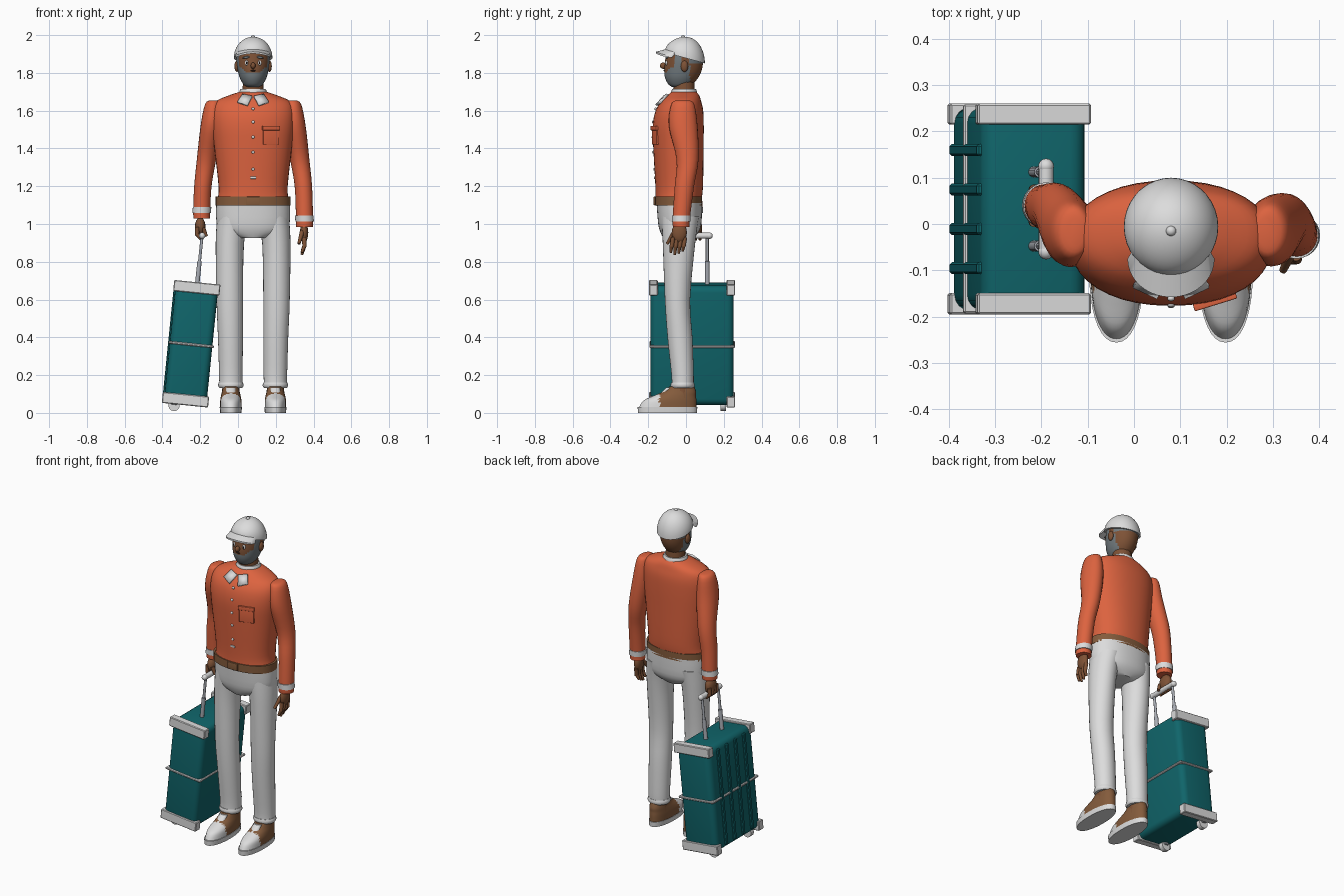
import bpy, bmesh, math
from mathutils import Matrix, Vector

if "Cube" in bpy.data.objects:
    bpy.data.objects.remove(bpy.data.objects["Cube"])


def mat(name, r, g, b):
    m = bpy.data.materials.new(name)
    m.use_nodes = True
    m.diffuse_color = (r, g, b, 1)
    m.node_tree.nodes["Principled BSDF"].inputs["Base Color"].default_value = (r, g, b, 1)
    return m


WHITE = mat("off white", .72, .72, .72)
ORANGE = mat("jacket orange", .72, .125, .05)
SKIN = mat("skin brown", .21, .085, .037)
LEATHER = mat("leather brown", .23, .105, .045)
TEAL = mat("case teal", .005, .13, .145)
BEARD = mat("beard grey", .17, .2, .215)
METAL = mat("metal grey", .4, .42, .46)
DARK = mat("dark brown", .03, .015, .01)
CX = .08  # centre line of the figure


def finish(name, bm, mats, rule=None, matrix=None, angle=40):
    bmesh.ops.recalc_face_normals(bm, faces=bm.faces)
    if rule:
        for f in bm.faces:
            f.material_index = rule(f.calc_center_median())
    if matrix:
        bm.transform(matrix)
    me = bpy.data.meshes.new(name)
    bm.to_mesh(me)
    bm.free()
    ob = bpy.data.objects.new(name, me)
    bpy.context.collection.objects.link(ob)
    for m in mats if isinstance(mats, list) else [mats]:
        me.materials.append(m)
    bpy.ops.object.select_all(action='DESELECT')
    ob.select_set(True)
    bpy.context.view_layer.objects.active = ob
    bpy.ops.object.shade_smooth_by_angle(angle=math.radians(angle))
    return ob


def skin_rings(rings):
    bm = bmesh.new()
    vs = [[bm.verts.new(p) for p in ring] for ring in rings]
    n = len(vs[0])
    for a, b in zip(vs, vs[1:]):
        for i in range(n):
            bm.faces.new((a[i], a[(i + 1) % n], b[(i + 1) % n], b[i]))
    bm.faces.new(vs[0])
    bm.faces.new(vs[-1])
    return bm


def loft(name, secs, mats, n=28, steps=3, power=2, rule=None, warp=None):
    """Stack of ellipses (x, y, z, half width, half depth), smoothly interpolated."""
    s = [Vector(q) for q in secs]
    pts = []
    for i in range(len(s) - 1):
        a, b, c, d = s[max(i - 1, 0)], s[i], s[i + 1], s[min(i + 2, len(s) - 1)]
        for k in range(steps):
            t = k / steps
            pts.append(.5 * (2 * b + (c - a) * t + (2 * a - 5 * b + 4 * c - d) * t ** 2
                             + (3 * b - a - 3 * c + d) * t ** 3))
    pts.append(s[-1])
    sg = lambda v: math.copysign(abs(v) ** (2 / power), v)
    rings = [[Vector((x + rx * sg(math.cos(2 * math.pi * i / n)),
                      y + ry * sg(math.sin(2 * math.pi * i / n)), z)) for i in range(n)]
             for x, y, z, rx, ry in pts]
    if warp:
        rings = [[warp(p) for p in r] for r in rings]
    return finish(name, skin_rings(rings), mats, rule)


def ball(name, c, size, m, rot=0):
    bm = bmesh.new()
    bmesh.ops.create_uvsphere(bm, u_segments=16, v_segments=10, radius=1)
    M = Matrix.Translation(c) @ Matrix.Rotation(rot, 4, 'Y') @ Matrix.Diagonal((*size, 1))
    return finish(name, bm, m, matrix=M, angle=80)


def rod(name, a, b, r1, r2, m, base=Matrix()):
    a, b = Vector(a), Vector(b)
    bm = bmesh.new()
    bmesh.ops.create_cone(bm, cap_ends=True, segments=14, radius1=r1, radius2=r2, depth=(b - a).length)
    M = Matrix.Translation((a + b) / 2) @ (b - a).to_track_quat('Z', 'Y').to_matrix().to_4x4()
    return finish(name, bm, m, matrix=base @ M)


def box(name, c, size, m, bevel=0, base=Matrix(), rz=0, segs=4):
    bm = bmesh.new()
    bmesh.ops.create_cube(bm, size=1)
    bmesh.ops.scale(bm, vec=size, verts=bm.verts)
    if bevel:
        bmesh.ops.bevel(bm, geom=bm.edges[:], offset=bevel, segments=segs, affect='EDGES', profile=.5)
    return finish(name, bm, m, matrix=base @ Matrix.Translation(c) @ Matrix.Rotation(rz, 4, 'Z'), angle=30)


# Jacket, belt and trouser seat
loft("jacket", [(CX, -.04, 1.13, .188, .122), (CX, -.036, 1.2, .183, .126), (CX, -.04, 1.4, .205, .133),
                (CX, -.041, 1.52, .218, .135), (CX, -.035, 1.6, .217, .126), (CX, -.025, 1.65, .195, .105),
                (CX, -.015, 1.68, .13, .085), (CX, -.01, 1.7, .07, .065)], ORANGE, 40, 4, 2.2)
loft("belt", [(CX, -.04, 1.098, .198, .126), (CX, -.04, 1.146, .198, .126)], LEATHER, 40, 1, 2.2)
box("buckle", (CX, -.166, 1.122), (.07, .012, .045), LEATHER, .003)
loft("trouser_seat", [(CX, -.035, 1.11, .196, .121), (CX, -.033, 1.0, .193, .114),
                      (CX, -.035, .955, .16, .1), (CX, -.04, .925, .075, .08)], WHITE, 40, 3, 2.2)

# Placket, buttons and chest pocket
for z, y in ((1.61, -.161), (1.54, -.174), (1.46, -.176), (1.38, -.173), (1.29, -.167)):
    ball("jacket_button", (CX, y, z), (.008, .006, .008), WHITE)
box("placket_tab", (CX, -.163, 1.245), (.03, .012, .012), WHITE, .002)
box("pocket", (.175, -.163, 1.465), (.088, .012, .09), ORANGE, .003, rz=.3)
box("pocket_flap", (.175, -.167, 1.508), (.096, .016, .024), ORANGE, .003, rz=.3)

# Legs, shoes, arms: mirrored about the centre line
for side, s in (("left", 1), ("right", -1)):
    X = lambda d: CX + s * d
    loft(side + "_trouser_leg", [(X(.105), -.03, 1.04, .085, .1), (X(.123), -.037, .9, .075, .086),
                                 (X(.124), -.045, .6, .07, .067), (X(.12), -.032, .4, .066, .066),
                                 (X(.118), -.018, .2, .062, .059), (X(.118), -.018, .14, .061, .058)], WHITE)
    loft(side + "_trouser_hem", [(X(.118), -.018, .132, .06, .058), (X(.118), -.018, .145, .068, .064),
                                 (X(.118), -.018, .162, .063, .06)], WHITE, 28, 2)
    rod(side + "_ankle", (X(.118), -.02, .08), (X(.118), -.02, .15), .05, .045, SKIN)
    loft(side + "_sole", [(X(.118), -.098, 0, .056, .156), (X(.118), -.098, .03, .059, .158)],
         WHITE, 36, 1, 2.2)
    loft(side + "_shoe", [(X(.118), -.097, .028, .056, .152), (X(.118), -.085, .065, .056, .14),
                          (X(.118), -.06, .09, .052, .113), (X(.118), -.035, .112, .047, .088),
                          (X(.118), -.022, .14, .042, .066)],
         [LEATHER, WHITE], 48, 4, 2.2, rule=lambda c: int(c.y < -.14))
    loft(side + "_tongue", [(X(.118), -.125, .09, .026, .025), (X(.118), -.085, .135, .026, .018)],
         WHITE, 16, 1)
    w = -.025 if s > 0 else .04   # wrist depth
    e = .008 if s > 0 else .03    # elbow depth
    dz = 0 if s > 0 else .045     # the gripping arm is raised a little
    loft(side + "_sleeve", [(X(.205), -.017, 1.655, .018, .03), (X(.212), -.017, 1.635, .042, .06),
                            (X(.22), -.015, 1.52, .058, .076), (X(.247), e, 1.34, .051, .058),
                            (X(.266), (e + w) / 2, 1.2, .046, .051), (X(.272), w, 1.03 + dz, .045, .046),
                            (X(.272), w, .985 + dz, .044, .044)], ORANGE, 24, 4)
    loft(side + "_cuff", [(X(.273), w, 1.012 + dz, .049, .049), (X(.27), w, 1.045 + dz, .049, .05)],
         WHITE, 24, 1)
    for name, z, y in (("collar_wing", 0, 0),):
        bm = bmesh.new()
        quad = [(X(.005), -.116, 1.675), (X(.055), -.098, 1.686), (X(.082), -.134, 1.645), (X(.03), -.158, 1.628)]
        bm.faces.new([bm.verts.new(p) for p in quad])
        ob = finish(side + "_collar_wing", bm, WHITE)
        ob.modifiers.new("thickness", 'SOLIDIFY').thickness = .012
        ob.modifiers["thickness"].offset = 0

# Relaxed hand
ball("left_palm", (.35, -.035, .955), (.022, .04, .055), SKIN)
for i in range(4):
    y = -.068 + i * .021
    tip = .835 + abs(i - 1.2) * .012
    rod("left_finger_upper", (.35, y, .93), (.352, y - .008, .88), .012, .011, SKIN)
    rod("left_finger_tip", (.352, y - .008, .885), (.338, y - .013, tip), .011, .007, SKIN)
rod("left_thumb", (.34, -.06, .96), (.322, -.1, .895), .013, .008, SKIN)

# Gripping hand
ball("right_palm", (-.2, .04, .985), (.028, .045, .05), SKIN)
for i in range(4):
    y = .005 + i * .023
    rod("right_finger_upper", (-.215, y, .985), (-.217, y, .94), .012, .011, SKIN)
    rod("right_finger_tip", (-.217, y, .945), (-.192, y, .917), .011, .008, SKIN)
rod("right_thumb", (-.185, .01, .98), (-.168, .015, .935), .012, .009, SKIN)

# Neck and collar
rod("neck", (CX, -.01, 1.66), (CX, -.012, 1.78), .058, .055, SKIN)
loft("collar", [(CX, -.01, 1.68, .073, .069), (CX, -.01, 1.7, .073, .069), (CX, -.01, 1.715, .066, .062)],
     WHITE, 28, 2)


# Head with beard and back hair coloured by region
def head_rule(c):
    d = abs(c.x - CX)
    beard = c.y < .02 and c.z < 1.798 + max(0, d - .03) * .9
    sideburn = d > .06 and -.06 < c.y < -.02 and c.z < 1.9
    hair = c.y > .015 and c.z > 1.845
    return int(beard or sideburn or hair)


loft("head", [(CX, -.033, 1.725, .035, .04), (CX, -.03, 1.74, .052, .064), (CX, -.023, 1.775, .071, .088),
              (CX, -.015, 1.82, .082, .1), (CX, -.01, 1.87, .088, .1), (CX, -.01, 1.92, .085, .095)],
     [SKIN, BEARD], 48, 5, rule=head_rule)
for s in (-1, 1):
    ball("ear", (CX + s * .086, -.008, 1.835), (.013, .02, .03), SKIN)
    ball("eye", (CX + s * .034, -.103, 1.853), (.01, .007, .014), WHITE)
    ball("pupil", (CX + s * .034, -.108, 1.853), (.004, .004, .007), DARK)
    ball("eyebrow", (CX + s * .036, -.102, 1.882), (.021, .007, .006), BEARD, s * .15)
ball("nose", (CX, -.12, 1.838), (.013, .018, .017), SKIN)
ball("mouth", (CX, -.113, 1.812), (.014, .006, .005), DARK)


# Cap: dome whose rim rises to the front, curved brim and top button
def cap_warp(p):
    h = max(0, 1 - (p.z - 1.88) / .11)
    return Vector((p.x, p.y, p.z - .27 * p.y * h))


dome = [(CX, -.006, 1.878 + .113 * math.sin(a), .102 * math.cos(a), .106 * math.cos(a))
        for a in (math.pi / 2 * k / 12 for k in range(12))]
loft("cap_dome", dome + [(CX, -.006, 1.991, .002, .002)], WHITE, 36, 1, warp=cap_warp)
ball("cap_button", (CX, -.015, 1.99), (.011, .011, .01), WHITE)
rings = []
for k in range(21):
    a = math.pi * (1 + k / 20)
    c, sn = math.cos(a), math.sin(a)
    z = 1.918 - .02 * c * c
    out, inn = (CX + .094 * c, -.075 + .083 * sn), (CX + .085 * c, -.06 + .03 * sn)
    rings.append([(*out, z - .016), (*out, z - .006), (*inn, z + .012), (*inn, z)])
finish("cap_brim", skin_rings(rings), WHITE)

# Suitcase, leaning toward the hand
CASE = Matrix.Translation((-.248, .0325, .366)) @ Matrix.Rotation(math.radians(5.8), 4, 'Y')
box("case_body", (0, 0, 0), (.226, .44, .635), TEAL, .035, CASE)
box("case_band", (0, 0, -.004), (.242, .452, .014), WHITE, .004, CASE, segs=1)
for v in (-.128, -.043, .042, .127):
    box("case_rib", (-.112, v, 0), (.02, .026, .585), TEAL, .005, CASE, segs=1)
for v in (-.205, .205):
    for w in (-.298, .298):
        box("case_corner_bar", (0, v, w), (.246, .046, .058), WHITE, .004, CASE, segs=1)
    u = math.copysign(.165, v)
    rod("case_wheel", (-.057, u - .014, -.334), (-.057, u + .014, -.334), .03, .03, WHITE, CASE)
    box("wheel_mount", (-.057, u, -.315), (.03, .045, .03), METAL, .003, CASE, segs=1)
    h = math.copysign(.08, v)
    rod("handle_sleeve", (0, h, .3), (0, h, .44), .012, .012, METAL, CASE)
    rod("handle_rod", (0, h, .42), (0, h, .575), .008, .008, METAL, CASE)
    ball("grip_end", CASE @ Vector((0, h * 1.15, .575)), (.017, .017, .017), WHITE)
rod("handle_grip", (0, -.095, .575), (0, .095, .575), .016, .016, WHITE, CASE)
